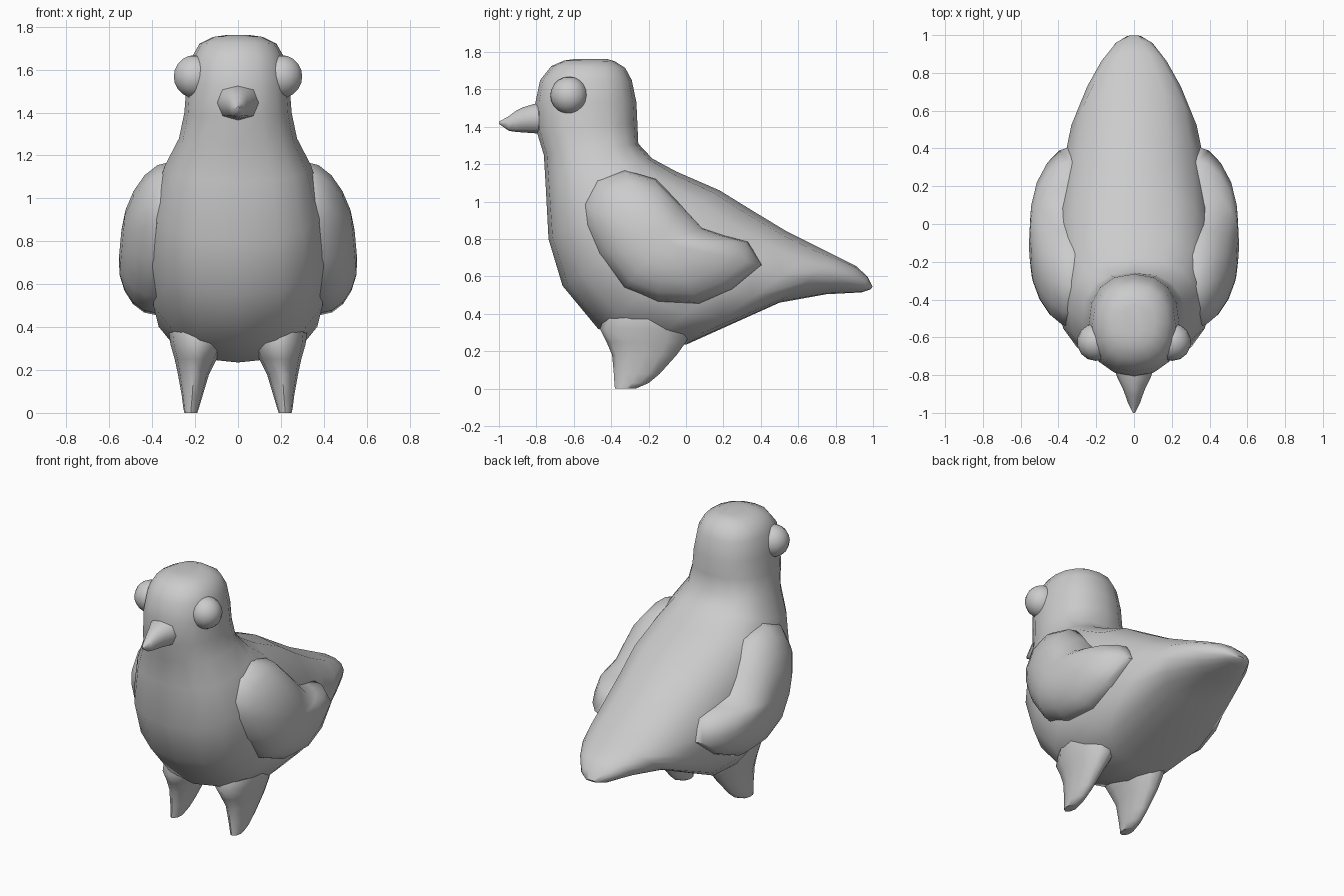
import bpy, bmesh, math
from mathutils import Vector

if "Cube" in bpy.data.objects:
    bpy.data.objects.remove(bpy.data.objects["Cube"])


def loft(name, rings, angle=60):
    """Skin a list of equal-length point rings, capping both ends."""
    bm = bmesh.new()
    loops = [[bm.verts.new(p) for p in ring] for ring in rings]
    n = len(loops[0])
    for a, b in zip(loops, loops[1:]):
        for i in range(n):
            j = (i + 1) % n
            bm.faces.new((a[i], a[j], b[j], b[i]))
    bm.faces.new(loops[0])
    bm.faces.new(loops[-1])
    bmesh.ops.recalc_face_normals(bm, faces=bm.faces)
    mesh = bpy.data.meshes.new(name)
    bm.to_mesh(mesh)
    bm.free()
    ob = bpy.data.objects.new(name, mesh)
    bpy.context.collection.objects.link(ob)
    smooth(ob, angle)
    return ob


def smooth(ob, angle=60):
    bpy.ops.object.select_all(action='DESELECT')
    ob.select_set(True)
    bpy.context.view_layer.objects.active = ob
    bpy.ops.object.shade_smooth_by_angle(angle=math.radians(angle))


def oval(back, front, half, cx=0.0, n=16, power=2.0):
    """Oval ring spanning two side-view (y, z) points, with a half width in x."""
    b, f = Vector(back), Vector(front)
    mid, axis = (b + f) / 2, (b - f) / 2
    ring = []
    for i in range(n):
        t = 2 * math.pi * i / n
        c, s = math.cos(t), math.sin(t)
        c = math.copysign(abs(c) ** (2 / power), c)
        s = math.copysign(abs(s) ** (2 / power), s)
        p = mid + axis * c
        ring.append((cx + half * s, p.x, p.y))
    return ring


# Head, chest and tail in one skin: back point, front point, half width, squareness
body = [
    ((-.42, 1.762), (-.60, 1.762), .05, 2.2),
    ((-.38, 1.75), (-.65, 1.755), .115, 2.3),
    ((-.325, 1.715), (-.72, 1.725), .18, 2.3),
    ((-.29, 1.65), (-.78, 1.65), .22, 2.3),
    ((-.265, 1.53), (-.805, 1.53), .24, 2.3),
    ((-.26, 1.42), (-.80, 1.38), .25, 2.3),
    ((-.255, 1.31), (-.76, 1.25), .275, 2.4),
    ((-.18, 1.23), (-.75, 1.08), .34, 2.5),
    ((-.05, 1.16), (-.735, .80), .40, 2.5),
    ((.18, 1.06), (-.66, .55), .425, 2.5),
    ((.35, .955), (-.47, .32), .42, 2.4),
    ((.54, .84), (-.20, .235), .395, 2.4),
    ((.72, .75), (.0, .235), .355, 2.4),
    ((.82, .70), (.50, .46), .265, 2.3),
    ((.91, .655), (.75, .505), .185, 2.2),
    ((.97, .60), (.94, .515), .10, 2.2),
    ((.998, .545), (.985, .53), .04, 2.2),
]
loft("body", [oval(b, f, w, power=p) for b, f, w, p in body])

# Beak
beak = [
    ((-.74, 1.54), (-.74, 1.36), .11),
    ((-.82, 1.52), (-.80, 1.365), .09),
    ((-.87, 1.505), (-.87, 1.37), .06),
    ((-.91, 1.485), (-.91, 1.373), .045),
    ((-.95, 1.455), (-.945, 1.378), .032),
    ((-1.0, 1.428), (-1.0, 1.415), .006),
]
loft("beak", [oval(b, f, w, n=8, power=2.4) for b, f, w in beak])

# Wing outline in side view (y, z)
outline = [(-.55, .99), (-.48, 1.12), (-.33, 1.17), (-.16, 1.12), (-.03, .99),
           (.09, .86), (.20, .82), (.33, .785), (.41, .66), (.25, .53),
           (.07, .455), (-.15, .465), (-.33, .54), (-.47, .72), (-.54, .88)]
layers = [(.92, .27), (1.0, .35), (.96, .41), (.84, .465), (.65, .51),
          (.42, .54), (.18, .55)]
centre = Vector((-.13, .78))

# Leg sections: z, rear y, front y, inner x, outer x
leg = [(0, -.27, -.38, .19, .25), (.03, -.20, -.383, .18, .256),
       (.08, -.14, -.386, .165, .262), (.18, -.05, -.395, .135, .28),
       (.25, .0, -.425, .10, .295), (.32, .03, -.46, .07, .315),
       (.40, .03, -.43, .06, .325), (.50, -.02, -.38, .08, .30)]

for side, sx in (("left", 1), ("right", -1)):
    rings = []
    for scale, x in layers:
        ring = []
        for p in outline:
            q = centre + (Vector(p) - centre) * scale
            lean = .09 * (.78 - q.y) - .12 * max(0, q.x - .2) - .06 * max(0, -.35 - q.x)
            ring.append((sx * (x + lean), q.x, q.y))
        rings.append(ring)
    loft("wing_" + side, rings)

    loft("leg_" + side, [oval((r, z), (f, z), (o - i) / 2, sx * (o + i) / 2, 12)
                         for z, r, f, i, o in leg])

    # Bulging eye
    bpy.ops.mesh.primitive_uv_sphere_add(segments=14, ring_count=10, radius=.1,
                                         location=(sx * .202, -.625, 1.568))
    eye = bpy.context.object
    eye.name = "eye_" + side
    smooth(eye)
